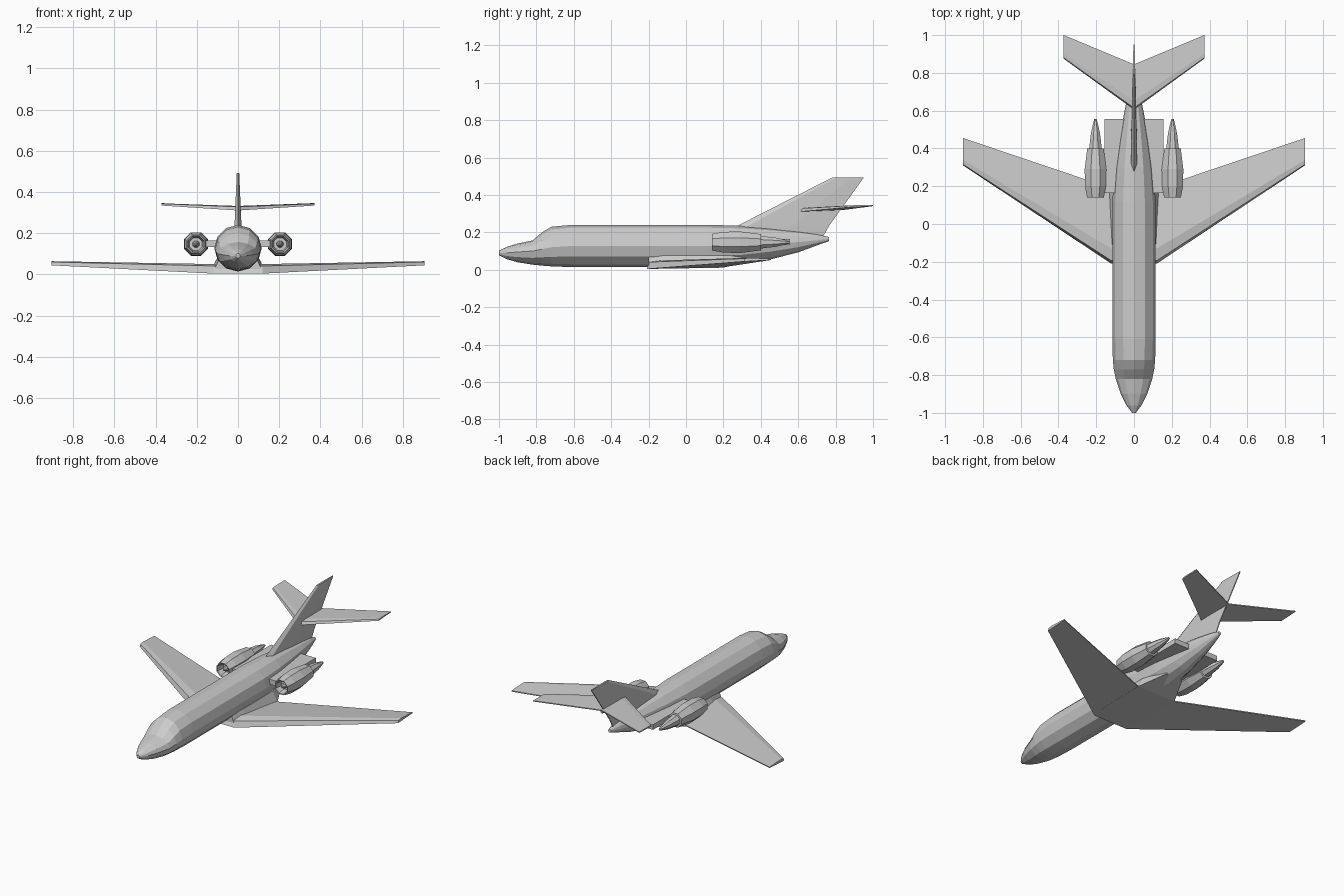
import bpy
import bmesh
from math import cos, sin, pi

cube = bpy.data.objects.get("Cube")
if cube:
    bpy.data.objects.remove(cube)

# One light grey paint
grey = bpy.data.materials.new("light grey")
grey.use_nodes = True
grey.diffuse_color = (0.6, 0.6, 0.6, 1)
grey.node_tree.nodes["Principled BSDF"].inputs["Base Color"].default_value = (0.6, 0.6, 0.6, 1)


def loft(name, rings):
    """Skin a row of equal cross-sections and cap both ends."""
    bm = bmesh.new()
    rows = [[bm.verts.new(p) for p in ring] for ring in rings]
    n = len(rows[0])
    for a, b in zip(rows, rows[1:]):
        for i in range(n):
            j = (i + 1) % n
            bm.faces.new((a[i], a[j], b[j], b[i]))
    bm.faces.new(rows[0])
    bm.faces.new(rows[-1])
    bmesh.ops.recalc_face_normals(bm, faces=bm.faces)
    mesh = bpy.data.meshes.new(name)
    bm.to_mesh(mesh)
    bm.free()
    mesh.materials.append(grey)
    obj = bpy.data.objects.new(name, mesh)
    bpy.context.collection.objects.link(obj)
    return obj


def body_ring(y, half_width, low, mid, high):
    """Twelve-sided section whose upper and lower halves differ in height."""
    ring = []
    for k in range(12):
        a = k * pi / 6
        rise = (high - mid) if sin(a) > 0 else (mid - low)
        ring.append((half_width * cos(a), y, mid + rise * sin(a)))
    return ring


def round_ring(x, y, z, radius, sides=8):
    return [(x + radius * cos((k + 0.5) * 2 * pi / sides), y,
             z + radius * sin((k + 0.5) * 2 * pi / sides)) for k in range(sides)]


def foil(x, front, back, low, high, thin):
    """Wing section: blunt sloped leading edge, flat underside, thin tail."""
    chord = back - front
    return [(x, front, low), (x, front + 0.04 * chord, high - 0.2 * (high - low)),
            (x, front + 0.2 * chord, high),
            (x, back, low + thin + 0.002), (x, back, low + thin - 0.004)]


# Fuselage: y, half width, bottom, widest height, top
stations = [
    (-1.0, 0.01, 0.078, 0.09, 0.102), (-0.96, 0.04, 0.057, 0.09, 0.122),
    (-0.9, 0.07, 0.04, 0.095, 0.14), (-0.82, 0.097, 0.027, 0.1, 0.157),
    (-0.77, 0.107, 0.022, 0.11, 0.2), (-0.72, 0.112, 0.018, 0.12, 0.23),
    (-0.61, 0.115, 0.014, 0.127, 0.24), (0.12, 0.115, 0.014, 0.127, 0.24),
    (0.3, 0.1, 0.03, 0.13, 0.235), (0.45, 0.077, 0.055, 0.138, 0.222),
    (0.6, 0.05, 0.093, 0.148, 0.205), (0.7, 0.028, 0.13, 0.157, 0.19),
    (0.765, 0.01, 0.153, 0.165, 0.175)]
loft("fuselage", [body_ring(*s) for s in stations])

# Main wing in one piece through the belly
wing_tip = (0.31, 0.455, 0.044, 0.064, 0.012)
wing_root = (-0.21, 0.19, 0.004, 0.05, 0.012)
loft("main_wing", [foil(-0.905, *wing_tip), foil(-0.12, *wing_root),
                   foil(0.12, *wing_root), foil(0.905, *wing_tip)])

# Fairing between wing and belly
loft("wing_fairing", [[(-w, y, 0.006 + lift), (w, y, 0.006 + lift),
                       (0.1 * w / 0.13, y, 0.075), (-0.1 * w / 0.13, y, 0.075)]
                      for y, w, lift in ((-0.2, 0.12, 0), (-0.1, 0.135, 0),
                                         (0.2, 0.135, 0.005), (0.36, 0.06, 0.045))])

# Tail fin: front edge, back edge, height, half thickness
fin = [(0.18, 0.735, 0.18, 0.017), (0.275, 0.765, 0.235, 0.017), (0.78, 0.95, 0.492, 0.006)]
loft("tail_fin", [[(0, f, z), (t, f + 0.12 * (b - f), z), (t * 0.8, f + 0.6 * (b - f), z),
                   (0.003, b, z), (-0.003, b, z),
                   (-t * 0.8, f + 0.6 * (b - f), z), (-t, f + 0.12 * (b - f), z)]
                  for f, b, z, t in fin])

# Tailplane
plane_tip = (0.875, 1.0, 0.334, 0.345, 0.01)
loft("tailplane", [foil(-0.372, *plane_tip), foil(0, 0.605, 0.845, 0.31, 0.332, 0.014),
                   foil(0.372, *plane_tip)])

# Engines on both sides
for side, word in ((1, "left"), (-1, "right")):
    x, z = side * 0.204, 0.147
    # Nacelle skin runs from the intake floor, round the lip, to the rear step
    shell = [(0.19, 0.033), (0.142, 0.042), (0.14, 0.048), (0.2, 0.06),
             (0.29, 0.062), (0.4, 0.047), (0.401, 0.036), (0.48, 0.026),
             (0.53, 0.014), (0.555, 0.007)]
    loft(word + "_engine", [round_ring(x, y, z, r) for y, r in shell])
    loft(word + "_engine_spinner", [round_ring(x, y, z, r) for y, r in
                                    ((0.145, 0.004), (0.16, 0.014), (0.195, 0.018))])
    # Pylon slab joining engine to fuselage
    loft(word + "_engine_pylon", [[(side * px, 0.165, 0.132), (side * px, 0.165, 0.164),
                                   (side * px, 0.555, 0.164), (side * px, 0.555, 0.132)]
                                  for px in (0.04, 0.157)])
